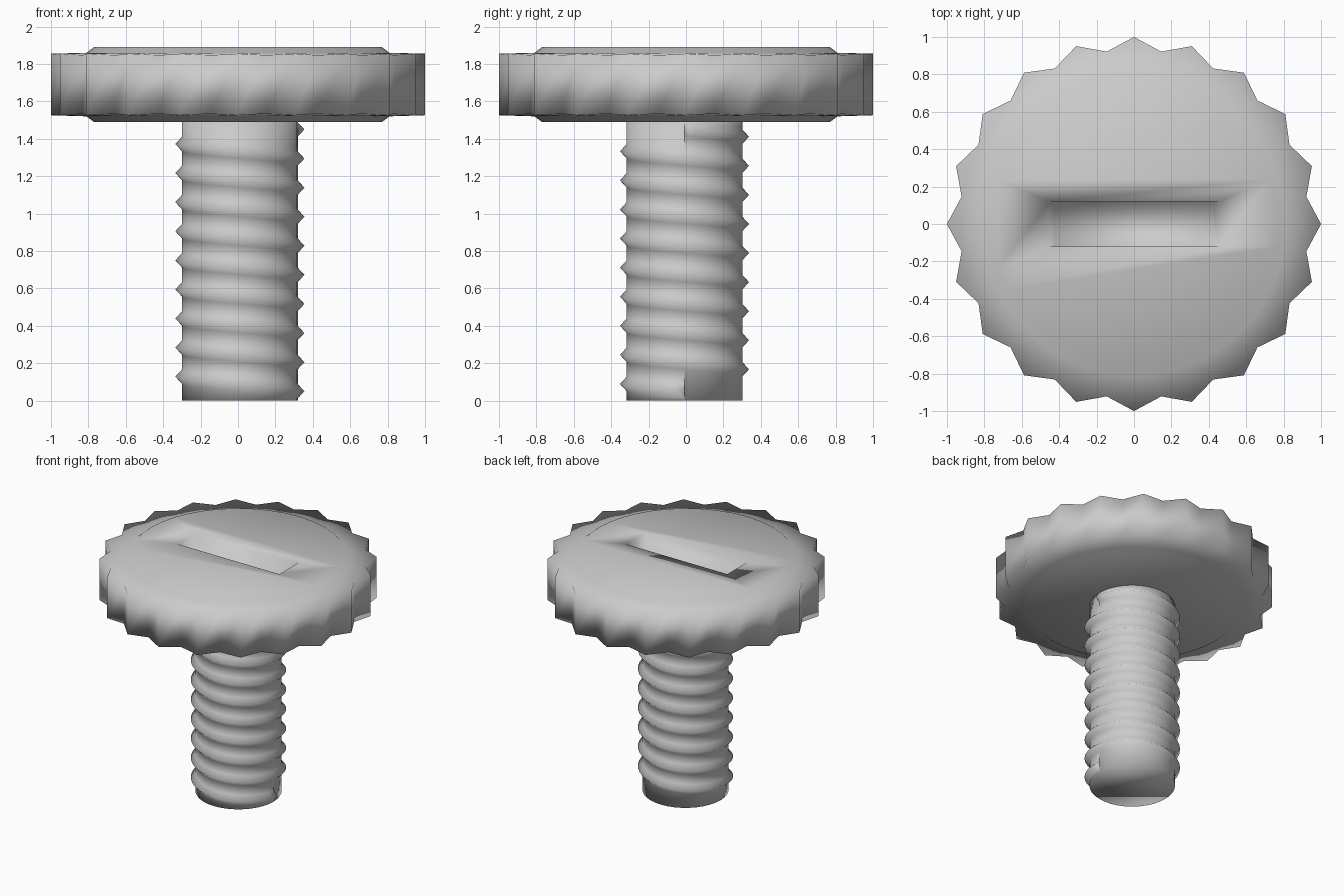
import bpy, bmesh
from math import pi, cos, sin

cube = bpy.data.objects.get("Cube")
if cube:
    bpy.data.objects.remove(cube)

grey = bpy.data.materials.new("plain grey")
grey.use_nodes = True
grey.diffuse_color = (0.6, 0.6, 0.6, 1)
grey.node_tree.nodes["Principled BSDF"].inputs["Base Color"].default_value = (0.6, 0.6, 0.6, 1)


def finish(bm, name):
    bmesh.ops.remove_doubles(bm, verts=bm.verts, dist=0.0005)
    bmesh.ops.recalc_face_normals(bm, faces=bm.faces)
    for f in bm.faces:
        f.smooth = True
    me = bpy.data.meshes.new(name)
    bm.to_mesh(me)
    bm.free()
    me.materials.append(grey)
    ob = bpy.data.objects.new(name, me)
    bpy.context.collection.objects.link(ob)
    return ob


# Knurled head: stacked rings of (peak radius, valley radius, peak z, valley z)
TEETH = 20
rings = [(0.77, 0.77, 1.49, 1.49), (0.81, 0.81, 1.52, 1.52),
         (1.0, 0.933, 1.526, 1.534), (1.0, 0.933, 1.855, 1.847),
         (0.81, 0.81, 1.86, 1.86), (0.77, 0.77, 1.89, 1.89)]
bm = bmesh.new()
count = 2 * TEETH
loops = []
for r in rings:
    loops.append([bm.verts.new((r[i % 2] * cos(pi * i / TEETH),
                                r[i % 2] * sin(pi * i / TEETH), r[2 + i % 2]))
                  for i in range(count)])
for low, high in zip(loops, loops[1:]):
    for i in range(count):
        j = (i + 1) % count
        bm.faces.new((low[i], low[j], high[j], high[i]))
bm.faces.new(loops[0])
bm.faces.new(loops[-1])
head = finish(bm, "knurled_head")

# Driver slot: slightly tapered block cut from the top
bm = bmesh.new()
bmesh.ops.create_cube(bm, size=2)
for v in bm.verts:
    v.co.x *= 0.45 if v.co.z > 0 else 0.425
    v.co.y *= 0.12
    v.co.z = 1.9 if v.co.z > 0 else 1.77
cutter = finish(bm, "slot_cutter")
cutter.hide_render = True
cutter.hide_set(True)
cut = head.modifiers.new("slot", 'BOOLEAN')
cut.operation = 'DIFFERENCE'
cut.solver = 'EXACT'
cut.object = cutter

# Threaded shaft: one helical ridge, with the core wall filling the gaps
STEPS, TURNS = 36, 9
CORE, CREST, HALF = 0.31, 0.345, 0.038
PITCH, START, TOP = 0.1555, 1.45, 1.5
bm = bmesh.new()


def point(i, radius, z):
    a = 2 * pi * i / STEPS
    return bm.verts.new((0.01 + radius * cos(a), -0.008 + radius * sin(a), z))


total = STEPS * TURNS
upper, crest, lower = [], [], []
for i in range(total + 1):
    z = START - PITCH * i / STEPS
    upper.append(point(i, CORE, z + HALF))
    crest.append(point(i, CREST, z))
    lower.append(point(i, CORE, z - HALF))
top = [point(i, CORE, TOP) for i in range(STEPS + 1)]
base = [point(i, CORE, 0) for i in range(STEPS + 1)]


def strip(a, b):
    for i in range(min(len(a), len(b)) - 1):
        bm.faces.new((a[i], b[i], b[i + 1], a[i + 1]))


strip(upper, crest)
strip(crest, lower)
strip(lower, upper[STEPS:])
strip(top, upper)
strip(lower[-STEPS - 1:], base)
for end in (0, -1):
    bm.faces.new((upper[end], crest[end], lower[end]))
bm.faces.new(top[:STEPS])
bm.faces.new(base[:STEPS])
finish(bm, "threaded_shaft")
